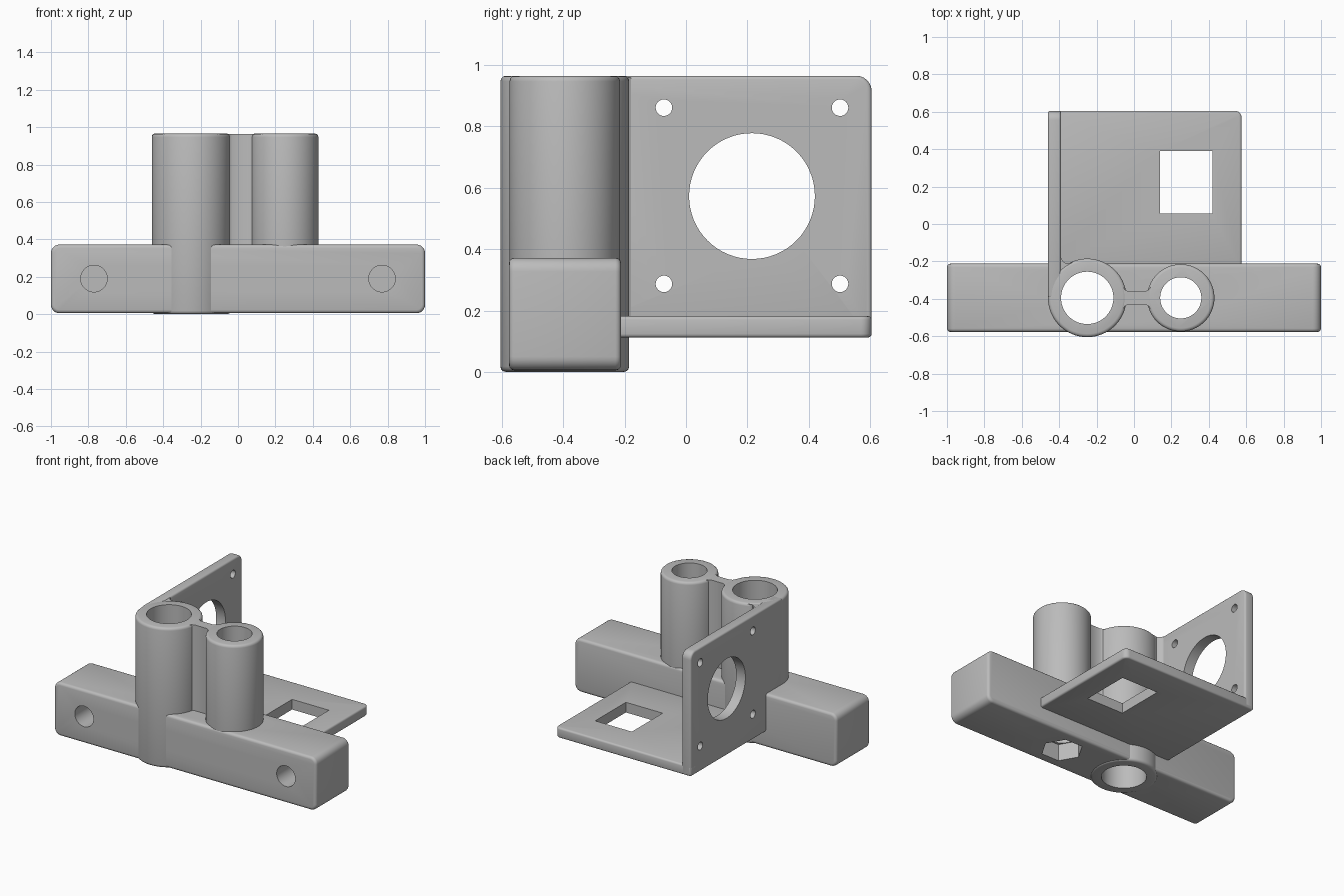
import bpy, math
from mathutils import Matrix, Vector

default = bpy.data.objects.get("Cube")
if default:
    bpy.data.objects.remove(default, do_unlink=True)

grey = bpy.data.materials.new("plain grey")
grey.use_nodes = True
colour = (0.5, 0.5, 0.5, 1)
grey.diffuse_color = colour
grey.node_tree.nodes["Principled BSDF"].inputs["Base Color"].default_value = colour

TOP = 0.965
TUBE_Y = -0.395
BIG_X, SMALL_X = -0.25, 0.25

# Each axis maps profile (u, v) and depth w to model space
PLACE = {
    "x": lambda u, v, w: (w, u, v),
    "y": lambda u, v, w: (u, w, v),
    "z": lambda u, v, w: (u, v, w),
}


def circle(u, v, r, sides=64):
    return [(u + r * math.cos(2 * math.pi * i / sides),
             v + r * math.sin(2 * math.pi * i / sides)) for i in range(sides)]


def rounded_rect(u0, u1, v0, v1, radii=(0, 0, 0, 0)):
    """Corner radii run counter-clockwise from the low corner."""
    points = []
    corners = [(u0, v0, 1, 1), (u1, v0, -1, 1), (u1, v1, -1, -1), (u0, v1, 1, -1)]
    for k, ((u, v, su, sv), r) in enumerate(zip(corners, radii)):
        if r == 0:
            points.append((u, v))
            continue
        for i in range(7):
            a = math.pi * (1 + k / 2 + i / 12)
            points.append((u + su * r + r * math.cos(a), v + sv * r + r * math.sin(a)))
    return points


def prism(name, profile, axis, low, high, bevel=0.0):
    n = len(profile)
    verts = [PLACE[axis](u, v, w) for w in (low, high) for u, v in profile]
    faces = [tuple(reversed(range(n))), tuple(range(n, 2 * n))]
    faces += [(i, (i + 1) % n, n + (i + 1) % n, n + i) for i in range(n)]
    if axis == "y":
        faces = [tuple(reversed(f)) for f in faces]
    mesh = bpy.data.meshes.new(name)
    mesh.from_pydata(verts, [], faces)
    mesh.materials.append(grey)
    obj = bpy.data.objects.new(name, mesh)
    bpy.context.collection.objects.link(obj)
    if bevel:
        mod = obj.modifiers.new("edge rounding", "BEVEL")
        mod.width, mod.segments = bevel, 3
        mod.limit_method, mod.angle_limit = "ANGLE", math.radians(50)
    return obj


def finish(obj, cutters=()):
    """Cut the holes, bake the modifiers and smooth the curved faces."""
    for cutter in cutters:
        mod = obj.modifiers.new("hole", "BOOLEAN")
        mod.operation, mod.solver, mod.object = "DIFFERENCE", "EXACT", cutter
    bpy.context.view_layer.update()
    graph = bpy.context.evaluated_depsgraph_get()
    baked = bpy.data.meshes.new_from_object(obj.evaluated_get(graph))
    obj.modifiers.clear()
    obj.data = baked
    bpy.ops.object.select_all(action="DESELECT")
    obj.select_set(True)
    bpy.context.view_layer.objects.active = obj
    bpy.ops.object.shade_smooth_by_angle(angle=math.radians(35))


# Hole cutters
big_bore = prism("big_bore", circle(BIG_X, TUBE_Y, 0.14), "z", -0.2, 1.2)
small_bore = prism("small_bore", circle(SMALL_X, TUBE_Y, 0.11), "z", -0.2, 1.2)
nut_pocket = prism("nut_pocket", circle(SMALL_X, TUBE_Y, 0.132, 6), "z", -0.2, 0.12)
bar_holes = [prism("bar_hole", circle(x, 0.19, 0.071, 48), "y", -0.8, -0.33)
             for x in (-0.77, 0.77)]
motor_hole = prism("motor_hole", circle(0.215, 0.573, 0.205), "x", -0.8, 0)
screw_holes = [prism("screw_hole", circle(y, z, 0.027, 24), "x", -0.8, 0)
               for y in (-0.072, 0.502) for z in (0.287, 0.861)]
window = prism("window", rounded_rect(0.14, 0.42, 0.055, 0.39), "z", -0.2, 0.5)

# Mounting bar
bar = prism("mounting_bar", rounded_rect(-1, 1, 0.005, 0.372, [0.045] * 4),
            "y", -0.577, -0.212, 0.018)
finish(bar, [big_bore, small_bore, nut_pocket, *bar_holes])

# Two upright tubes
big_tube = prism("big_tube", circle(BIG_X, TUBE_Y, 0.21), "z", 0, TOP, 0.018)
finish(big_tube, [big_bore])
small_tube = prism("small_tube", circle(SMALL_X, TUBE_Y, 0.18), "z", 0.01, TOP, 0.018)
finish(small_tube, [small_bore, nut_pocket])

# Web between the tubes, flared at both ends
half = [(-0.1, 0.1), (-0.07, 0.075), (-0.05, 0.045), (-0.03, 0.035),
        (0.06, 0.035), (0.08, 0.045), (0.1, 0.07), (0.13, 0.09)]
outline = [(x, TUBE_Y - d) for x, d in half] + [(x, TUBE_Y + d) for x, d in reversed(half)]
web = prism("tube_web", outline, "z", 0.2, TOP - 0.002)
finish(web, [big_bore, small_bore])

# Upright plate, tangent to the big tube
upright = prism("upright_plate",
                rounded_rect(TUBE_Y, 0.605, 0.112, TOP, (0, 0.02, 0.05, 0)),
                "x", -0.46, -0.39, 0.012)
finish(upright, [big_bore, motor_hole, *screw_holes])

# Soft corner where the upright plate meets the tube
corner = prism("plate_corner", [(-0.4, -0.26), (-0.33, -0.26), (-0.33, -0.205),
                                (-0.36, -0.212), (-0.38, -0.2), (-0.39, -0.18),
                                (-0.4, -0.18)], "z", 0.14, TOP - 0.005)
finish(corner, [big_bore])

# Shelf plate with its square window
shelf = prism("shelf_plate",
              rounded_rect(-0.46, 0.575, -0.24, 0.605, (0, 0, 0.035, 0)),
              "z", 0.112, 0.182, 0.012)
finish(shelf, [window])

# Remove the cutters
for cutter in [big_bore, small_bore, nut_pocket, motor_hole, window, *bar_holes, *screw_holes]:
    bpy.data.objects.remove(cutter, do_unlink=True)
